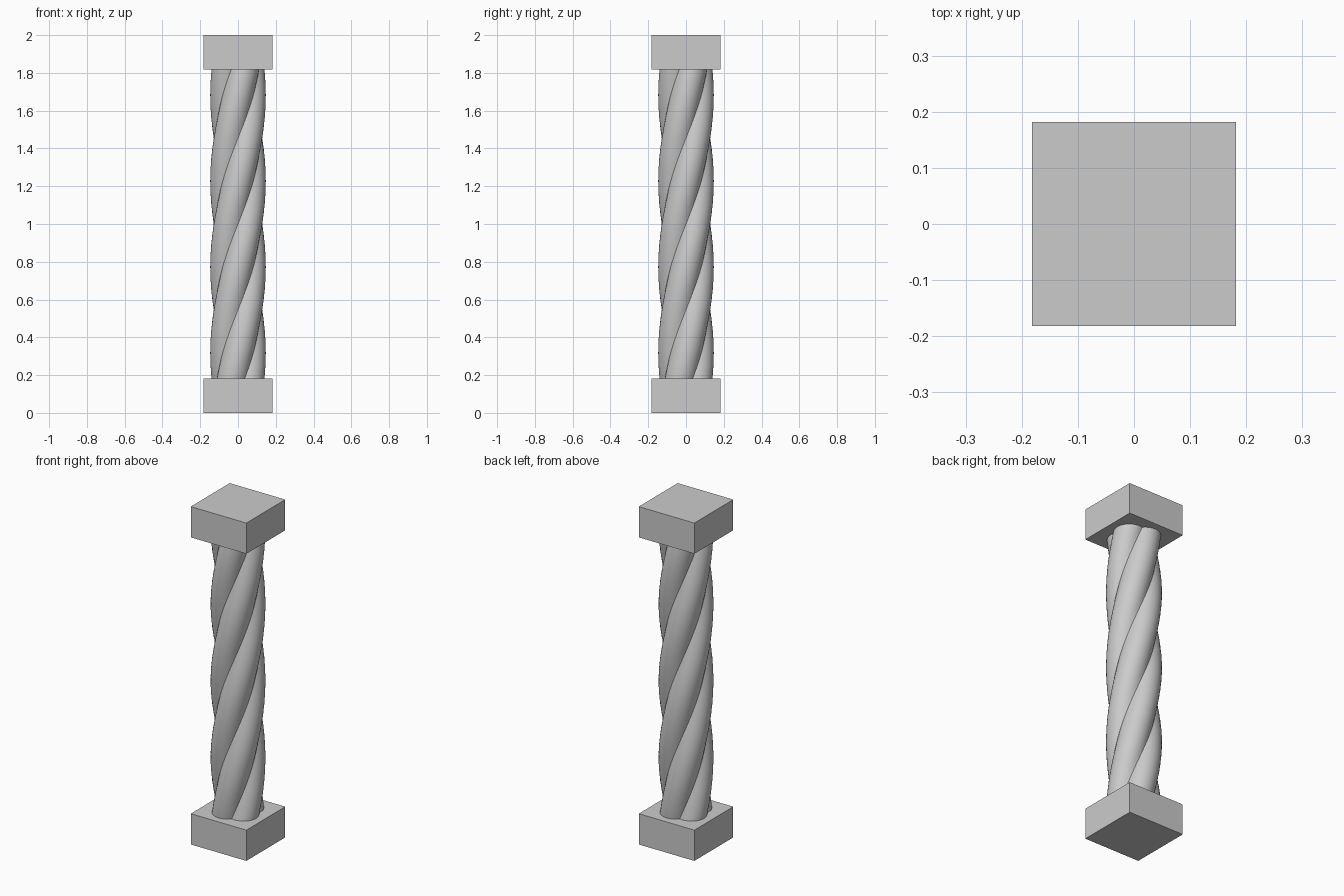
import bpy, bmesh, math
from mathutils import Vector

if "Cube" in bpy.data.objects:
    bpy.data.objects.remove(bpy.data.objects["Cube"])

BLOCK = 0.364          # square side of the end blocks
BLOCK_H = 0.182        # block height
LOBE_OFF, LOBE_R = 0.064, 0.083
Z0, Z1 = 0.091, 1.909  # shaft ends are sunk into the blocks
STEPS, ARC = 96, 14


def block(name, z):
    bpy.ops.mesh.primitive_cube_add(size=1, location=(0, 0, z))
    ob = bpy.context.object
    ob.name = name
    ob.scale = (BLOCK, BLOCK, BLOCK_H)
    bpy.ops.object.transform_apply(location=False, rotation=False, scale=True)


block("base_block", BLOCK_H / 2)
block("top_block", 2 - BLOCK_H / 2)

# four-lobed cross-section: arcs of overlapping circles, meeting in sharp grooves
half = math.pi / 4 + math.asin(LOBE_OFF / (LOBE_R * math.sqrt(2)))
profile = []
for lobe in range(4):
    turn = math.pi / 4 + lobe * math.pi / 2
    for i in range(ARC):
        a = -half + 2 * half * i / ARC
        x, y = LOBE_OFF + LOBE_R * math.cos(a), LOBE_R * math.sin(a)
        profile.append((math.hypot(x, y), math.atan2(y, x) + turn))

# twisted shaft: one full counter-clockwise turn of the section
bm = bmesh.new()
rings = []
for s in range(STEPS + 1):
    t = s / STEPS
    z, tw = Z0 + (Z1 - Z0) * t, 2 * math.pi * t
    rings.append([bm.verts.new(Vector((r * math.cos(a + tw), r * math.sin(a + tw), z)))
                  for r, a in profile])
n = len(profile)
for lo, hi in zip(rings, rings[1:]):
    for i in range(n):
        j = (i + 1) % n
        bm.faces.new((lo[i], lo[j], hi[j], hi[i]))
bm.faces.new(rings[0][::-1])
bm.faces.new(rings[-1])
mesh = bpy.data.meshes.new("twisted_shaft")
bm.to_mesh(mesh)
bm.free()
shaft = bpy.data.objects.new("twisted_shaft", mesh)
bpy.context.collection.objects.link(shaft)
bpy.ops.object.select_all(action='DESELECT')
shaft.select_set(True)
bpy.context.view_layer.objects.active = shaft
bpy.ops.object.shade_smooth_by_angle(angle=math.radians(30))
